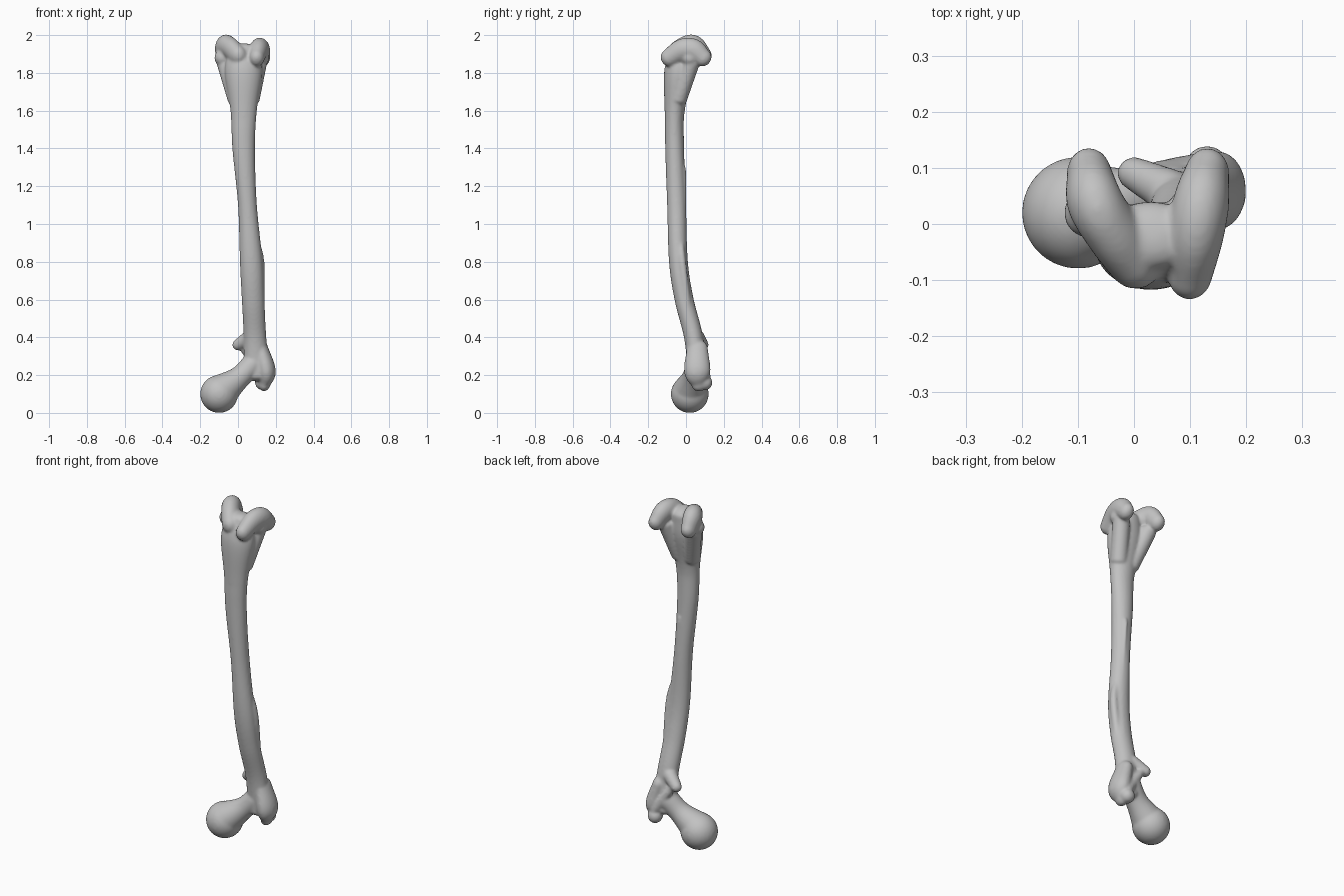
import bpy, bmesh, math
from mathutils import Vector

cube = bpy.data.objects.get("Cube")
if cube:
    bpy.data.objects.remove(cube, do_unlink=True)

SIDES = 28
STEPS = 8
bm = bmesh.new()


def spline(stations):
    """Smooth curve through stations, each a position and a radius."""
    points = [Vector(station) for station in stations]
    before = 2 * points[0] - points[1]
    after = 2 * points[-1] - points[-2]
    padded = [before, *points, after]
    curve = []
    for a, b, c, d in zip(padded, padded[1:], padded[2:], padded[3:]):
        start_slope, end_slope = (c - a) / 2, (d - b) / 2
        for step in range(STEPS):
            t = step / STEPS
            ease = t * t * (3 - 2 * t)
            curve.append(b.lerp(c, ease)
                         + start_slope * t * (1 - t) ** 2
                         - end_slope * t * t * (1 - t))
    return curve + [points[-1]]


def loft(*stations, thin=1, least=0, cap=1, ref=Vector((1, 0, 0))):
    """Closed elliptical tube with domed ends; thin and least set its depth."""
    curve = spline(stations)
    centres = [point.xyz for point in curve]
    last = len(curve) - 1
    sections = []
    for i, point in enumerate(curve):
        tangent = (centres[min(i + 1, last)] - centres[max(i - 1, 0)]).normalized()
        sections.append((centres[i], tangent, point.w, max(least, point.w * thin)))

    def dome(section, direction):
        centre, tangent, width, depth = section
        reach = direction * cap * (width + depth) / 2
        for step in range(1, 6):
            angle = math.pi / 2 * step / 6
            shrink = math.cos(angle)
            yield (centre + tangent * reach * math.sin(angle),
                   tangent, width * shrink, depth * shrink)

    sections = [*reversed(list(dome(sections[0], -1))), *sections, *dome(sections[-1], 1)]
    rings = []
    for centre, tangent, width, depth in sections:
        across = (ref - tangent * ref.dot(tangent)).normalized()
        along = tangent.cross(across)
        ring = []
        for side in range(SIDES):
            angle = math.tau * side / SIDES
            offset = across * width * math.cos(angle) + along * depth * math.sin(angle)
            ring.append(bm.verts.new(centre + offset))
        rings.append(ring)
    for lower, upper in zip(rings, rings[1:]):
        for side in range(SIDES):
            following = (side + 1) % SIDES
            bm.faces.new((lower[side], lower[following], upper[following], upper[side]))
    bm.faces.new(reversed(rings[0]))
    bm.faces.new(rings[-1])


def ball(x, y, z, radius):
    made = bmesh.ops.create_uvsphere(bm, u_segments=SIDES, v_segments=SIDES, radius=radius)
    bmesh.ops.translate(bm, verts=made["verts"], vec=(x, y, z))


# Bowed shaft, flaring at the upper joint
loft((.1, .06, .2, .07), (.09, .04, .4, .06), (.08, -.01, .6, .06),
     (.07, -.04, .8, .06), (.05, -.05, 1.1, .05), (.03, -.06, 1.4, .06),
     (.03, -.06, 1.6, .07), (.03, -.04, 1.8, .1), (.03, -.02, 1.92, .08),
     thin=.76, least=.05, cap=.5)

# Rough ridge along the back, and the swelling on the outer side
loft((.11, .06, .45, .01), (.08, 0, .8, .01), (.05, -.01, 1.3, .01))
loft((.12, .01, .55, .02), (.12, -.02, .8, .02), (.09, -.03, .95, .01))

# Ball head and neck
ball(-.1, .02, .1, .1)
loft((.08, .06, .26, .06), (.01, .04, .19, .06), (-.08, .02, .12, .09), cap=.5)

# Large outer knob with its hooked tip and side bulge
loft((.12, .06, .34, .04), (.15, .06, .22, .05), (.14, .07, .15, .03), thin=1.4)
ball(.13, .1, .16, .04)
ball(.16, .05, .21, .04)

# Small inner knob, and the crest joining the two knobs
loft((.06, .06, .4, .04), (0, .09, .36, .03), ref=Vector((0, 0, 1)))
loft((.13, .1, .2, .03), (.03, .09, .34, .02))

# Two rounded runners of the upper joint, with a notch between them at the back
loft((0, -.06, 1.89, .05), (-.04, -.01, 1.93, .05),
     (-.07, .04, 1.94, .05), (-.08, .09, 1.89, .04), thin=1.2)
loft((.1, -.09, 1.88, .04), (.11, -.02, 1.92, .05),
     (.12, .04, 1.92, .05), (.13, .09, 1.88, .04), thin=1.2)

# Side bulges, and buttresses under the runners
for foot, top, side in ((-.01, -.07, -.08), (.07, .11, .12)):
    ball(side, .02, 1.88, .045)
    loft((foot, -.04, 1.66, .045), (top, .03, 1.86, .045), cap=.5)

# Fuse everything into one smooth bone
bmesh.ops.recalc_face_normals(bm, faces=bm.faces[:])
for face in bm.faces:
    face.smooth = True
mesh = bpy.data.meshes.new("thigh_bone")
bm.to_mesh(mesh)
bm.free()
bone = bpy.data.objects.new("thigh_bone", mesh)
bpy.context.collection.objects.link(bone)

fuse = bone.modifiers.new("fuse", 'REMESH')
fuse.mode = 'VOXEL'
fuse.voxel_size = .007
fuse.use_smooth_shade = True
soften = bone.modifiers.new("soften", 'SMOOTH')
soften.factor = .5
soften.iterations = 8

# Bone colour
grey = bpy.data.materials.new("bone_grey")
grey.use_nodes = True
colour = (.54, .54, .54, 1)
grey.diffuse_color = colour
grey.node_tree.nodes["Principled BSDF"].inputs["Base Color"].default_value = colour
mesh.materials.append(grey)
